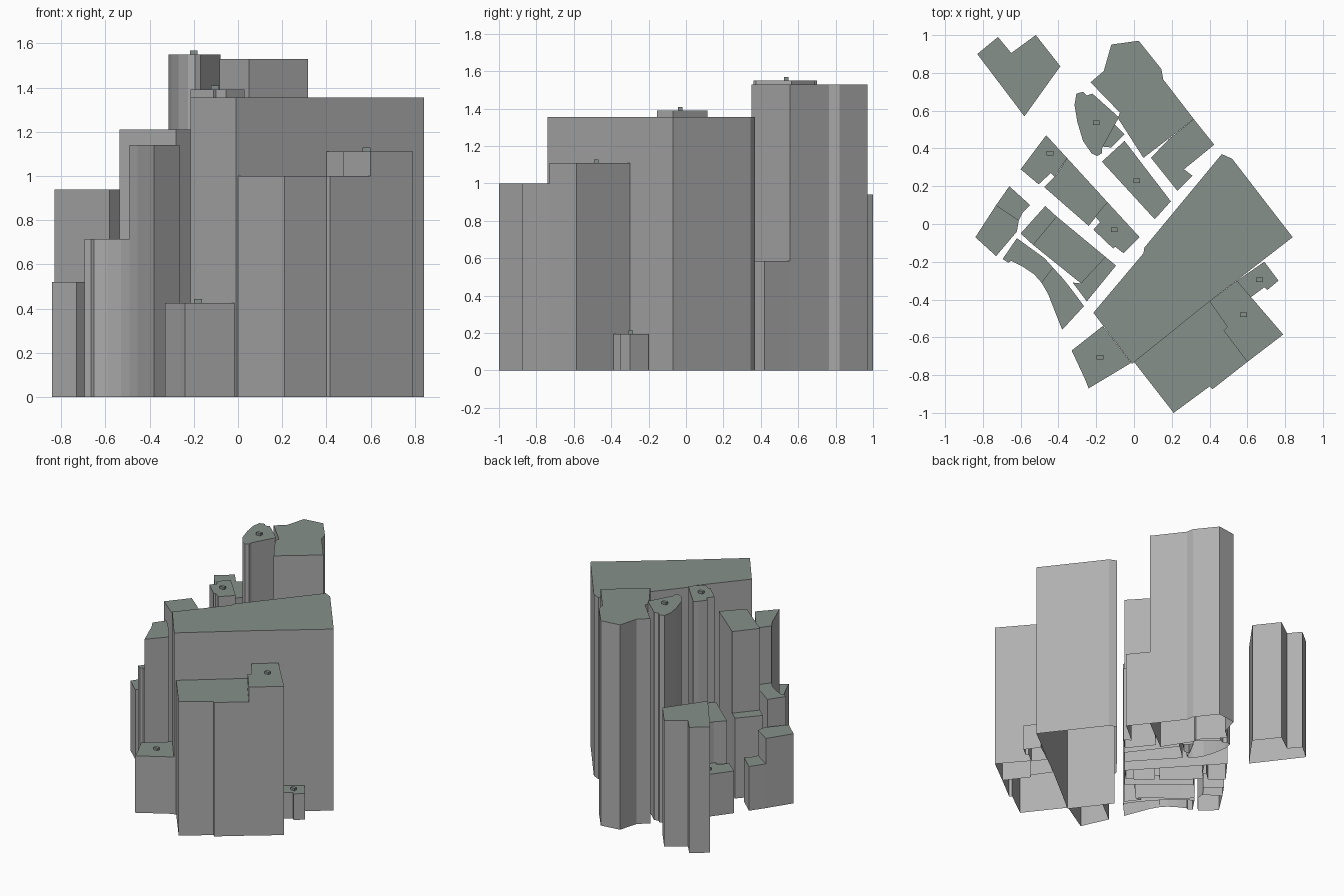
import bpy
import bmesh
from mathutils import Vector

default_cube = bpy.data.objects.get("Cube")
if default_cube:
    bpy.data.objects.remove(default_cube, do_unlink=True)


def make_material(name, colour):
    material = bpy.data.materials.new(name)
    material.use_nodes = True
    material.diffuse_color = (*colour, 1)
    shader = material.node_tree.nodes["Principled BSDF"]
    shader.inputs["Base Color"].default_value = (*colour, 1)
    return material


wall_material = make_material("wall_grey", (.43, .43, .43))
roof_material = make_material("roof_slate", (.24, .28, .26))


def finish(name, bm):
    """Paint upward faces as roof, drop undersides, and link the object."""
    bmesh.ops.recalc_face_normals(bm, faces=bm.faces)
    for face in bm.faces:
        face.material_index = int(face.normal.z > .5)
    undersides = [face for face in bm.faces if face.normal.z < -.5]
    bmesh.ops.delete(bm, geom=undersides, context="FACES")
    mesh = bpy.data.meshes.new(name)
    bm.to_mesh(mesh)
    bm.free()
    mesh.materials.append(wall_material)
    mesh.materials.append(roof_material)
    building = bpy.data.objects.new(name, mesh)
    bpy.context.collection.objects.link(building)
    return building


def block(name, height, outline, vent=None):
    """Extrude a ground outline to a flat-roofed building."""
    bm = bmesh.new()
    base = bm.faces.new([bm.verts.new((x, y, 0)) for x, y in outline])
    extrusion = bmesh.ops.extrude_face_region(bm, geom=[base], use_keep_orig=True)
    top = [item for item in extrusion["geom"] if isinstance(item, bmesh.types.BMVert)]
    bmesh.ops.translate(bm, verts=top, vec=Vector((0, 0, height)))
    finish(name, bm)
    if vent:
        roof_vent(name + "_vent", vent, height)


def roof_vent(name, centre, height):
    """Small flat box on a roof."""
    bm = bmesh.new()
    bmesh.ops.create_cube(bm, size=1)
    bmesh.ops.scale(bm, verts=bm.verts, vec=Vector((.036, .024, .018)))
    bmesh.ops.translate(bm, verts=bm.verts, vec=Vector((*centre, height + .009)))
    box = finish(name, bm)
    for polygon in box.data.polygons:
        polygon.material_index = 1


# Large central block and its front neighbours
block("main_block", 1.355, [
    (.465, .37), (.52, .345), (.84, -.07), (.4, -.41), (-.01, -.74),
    (-.215, -.47), (.05, -.155), (.055, -.125)])
block("front_block", 1, [
    (0, -.73), (.4, -.41), (.495, -.545), (.475, -.565), (.6, -.73),
    (.415, -.875), (.4, -.86), (.21, -1)])
block("front_corner_block", 1.11, [
    (.4, -.41), (.545, -.3), (.79, -.585), (.6, -.73), (.475, -.565), (.495, -.545)],
    vent=(.58, -.48))
block("low_side_annex", .195, [
    (.545, -.3), (.69, -.2), (.765, -.3), (.705, -.35), (.69, -.335), (.615, -.39)],
    vent=(.665, -.295))
block("low_front_annex", .425, [
    (-.165, -.54), (-.015, -.735), (-.24, -.87), (-.26, -.82), (-.33, -.67)],
    vent=(-.18, -.705))

# Rear towers
block("rear_tower", 1.53, [
    (-.12, .95), (.025, .97), (.145, .82), (.155, .765), (.317, .555),
    (.05, .35), (-.085, .56), (-.075, .59), (-.23, .75), (-.16, .81)])
block("rear_tower_annex", .585, [
    (.317, .555), (.425, .42), (.265, .29), (.31, .255), (.23, .175),
    (.09, .35), (.185, .45)])
block("rounded_tower", 1.55, [
    (-.27, .7), (-.25, .68), (-.22, .69), (-.08, .565), (-.17, .4),
    (-.17, .375), (-.195, .36), (-.225, .375), (-.27, .44), (-.3, .54),
    (-.315, .63), (-.305, .69)], vent=(-.2, .535))
block("rounded_tower_annex", .6, [
    (-.105, .53), (-.05, .475), (-.12, .405), (-.168, .41)])
block("courtyard_block", .6, [
    (-.05, .44), (.195, .12), (.11, .025), (-.17, .33)], vent=(.015, .23))
block("detached_rear_block", .94, [
    (-.83, .9), (-.72, .99), (-.65, .905), (-.52, 1), (-.39, .835), (-.58, .57)])

# Diagonal terrace, stepping up towards the middle
block("terrace_low_end", .315, [
    (-.465, .47), (-.355, .35), (-.42, .25), (-.44, .27), (-.505, .21), (-.6, .29)],
    vent=(-.445, .375))
block("terrace_middle", .62, [
    (-.355, .35), (-.14, .115), (-.2, .04), (-.24, -.01), (-.475, .195), (-.41, .26)])
block("terrace_tower", 1.39, [
    (-.14, .115), (.03, -.07), (-.055, -.155), (-.1, -.12), (-.11, -.13),
    (-.215, -.03), (-.18, .01), (-.205, .04), (-.165, .09)], vent=(-.105, -.03))

# Left-hand street blocks
block("left_corner_block", .52, [
    (-.84, -.07), (-.73, .1), (-.61, .02), (-.62, -.04), (-.73, -.17)])
block("left_corner_low_wing", .33, [
    (-.73, .1), (-.66, .2), (-.55, .1), (-.59, .06), (-.61, .02)])
block("long_block_end", .6, [
    (-.47, .095), (-.41, .04), (-.535, -.11), (-.6, -.05)])
block("long_block", 1.21, [
    (-.41, .04), (-.15, -.175), (-.28, -.315), (-.535, -.11)])
block("long_block_low_wing", .42, [
    (-.15, -.175), (-.095, -.22), (-.25, -.41), (-.325, -.31), (-.28, -.315)])
block("curved_block_low", .715, [
    (-.62, -.075), (-.475, -.18), (-.43, -.23), (-.49, -.31), (-.53, -.265),
    (-.59, -.225), (-.65, -.195), (-.665, -.205), (-.695, -.185)])
block("curved_block_tall", 1.14, [
    (-.43, -.23), (-.375, -.29), (-.32, -.36), (-.265, -.435), (-.38, -.56),
    (-.42, -.46), (-.455, -.37), (-.49, -.31)])
